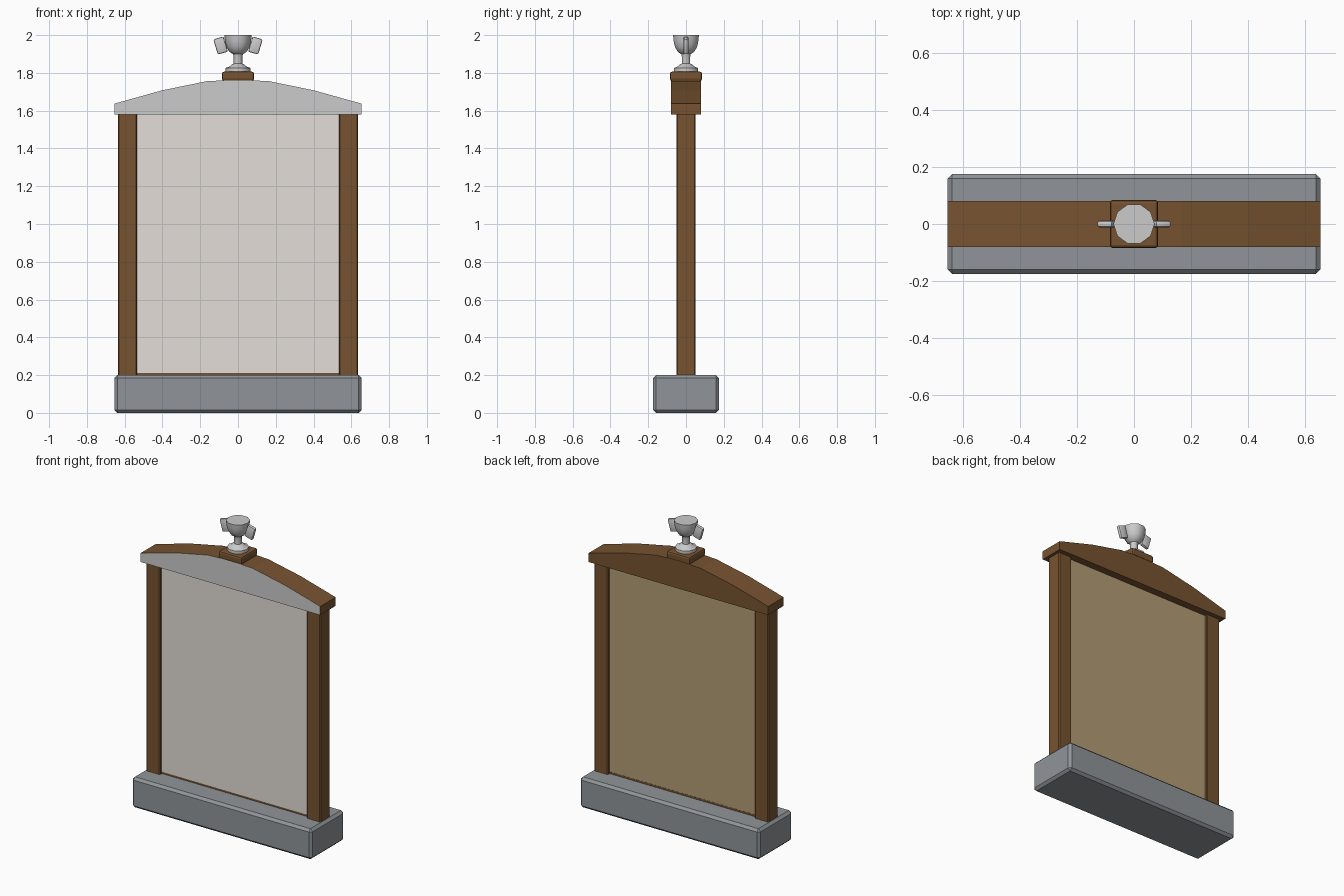
import bpy, bmesh
from math import cos, sin, pi, radians

if "Cube" in bpy.data.objects:
    bpy.data.objects.remove(bpy.data.objects["Cube"])


def material(name, rgb):
    m = bpy.data.materials.new(name)
    m.diffuse_color = (*rgb, 1)
    m.use_nodes = True
    m.node_tree.nodes["Principled BSDF"].inputs["Base Color"].default_value = m.diffuse_color
    return m


STONE = material("stone", (0.28, 0.30, 0.32))
WOOD = material("wood", (0.185, 0.087, 0.03))
BOARD = material("board", (0.45, 0.33, 0.18))
PAPER = material("paper", (0.77, 0.73, 0.68))
GREY = material("grey", (0.8, 0.8, 0.8))


def finish(name, bm, mats=()):
    bmesh.ops.recalc_face_normals(bm, faces=bm.faces)
    me = bpy.data.meshes.new(name)
    bm.to_mesh(me)
    bm.free()
    for m in mats:
        me.materials.append(m)
    ob = bpy.data.objects.new(name, me)
    bpy.context.collection.objects.link(ob)
    return ob


def box(name, lo, hi, mat=None, bevel=0.0, segments=1):
    bm = bmesh.new()
    bmesh.ops.create_cube(bm, size=1)
    size = [b - a for a, b in zip(lo, hi)]
    bmesh.ops.scale(bm, vec=size, verts=bm.verts)
    if bevel:
        bmesh.ops.bevel(bm, geom=bm.edges[:], offset=bevel, segments=segments,
                        profile=0.5, affect='EDGES')
    ob = finish(name, bm, [mat] if mat else [])
    ob.location = [(a + b) / 2 for a, b in zip(lo, hi)]
    return ob


# Stone base
box("base", (-0.655, -0.175, 0), (0.655, 0.175, 0.2), STONE, 0.016)

# Side posts
for side, x in (("left", -0.585), ("right", 0.585)):
    box(side + "_post", (x - 0.05, -0.05, 0.19), (x + 0.05, 0.05, 1.59), WOOD, 0.006)

# Back board, bottom rail and front sheet
box("board", (-0.54, -0.026, 0.2), (0.54, 0.03, 1.59), BOARD)
box("bottom_rail", (-0.54, -0.029, 0.19), (0.54, 0.031, 0.212), WOOD)
box("front_sheet", (-0.535, -0.03, 0.212), (0.535, -0.02, 1.585), PAPER)

# Arched header with a grey front face
half = [(0.655, 1.58), (0.655, 1.637), (0.4, 1.708), (0.165, 1.756)]
outline = half + [(0, 1.764)] + [(-x, z) for x, z in reversed(half)]
bm = bmesh.new()
front = bm.faces.new([bm.verts.new((x, -0.08, z)) for x, z in outline])
back = bmesh.ops.extrude_face_region(bm, geom=[front], use_keep_orig=True)["geom"]
bmesh.ops.translate(bm, vec=(0, 0.16, 0),
                    verts=[v for v in back if isinstance(v, bmesh.types.BMVert)])
front.material_index = 1
finish("header", bm, [WOOD, GREY])

# Plinth under the trophy
box("plinth", (-0.085, -0.085, 1.757), (0.085, 0.085, 1.807), WOOD, 0.012, 2)

# Trophy cup, turned from a ten-sided profile
profile = [(0.066, 1.803), (0.066, 1.826), (0.045, 1.834), (0.032, 1.846), (0.023, 1.849),
           (0.023, 1.885), (0.026, 1.899), (0.046, 1.912), (0.061, 1.937),
           (0.069, 1.968), (0.072, 2.0)]
N = 10
bm = bmesh.new()
rings = [[bm.verts.new((r * cos(2 * pi * i / N), r * sin(2 * pi * i / N), z))
          for i in range(N)] for r, z in profile]
for a, b in zip(rings, rings[1:]):
    for i in range(N):
        j = (i + 1) % N
        bm.faces.new((a[i], a[j], b[j], b[i]))
bm.faces.new(rings[0])
bm.faces.new(rings[-1])
cup = finish("trophy_cup", bm)

# Trophy handles, leaning outwards
smooth = [cup]
for side, s in (("left", -1), ("right", 1)):
    h = box(side + "_handle", (s * 0.092 - 0.028, -0.012, 1.903),
            (s * 0.092 + 0.028, 0.012, 1.987), None, 0.008, 2)
    h.rotation_euler = (0, s * radians(16.5), 0)
    smooth.append(h)

# Rounded metal shading
bpy.ops.object.select_all(action='DESELECT')
for ob in smooth:
    ob.select_set(True)
bpy.context.view_layer.objects.active = cup
bpy.ops.object.shade_smooth_by_angle(angle=radians(40))
